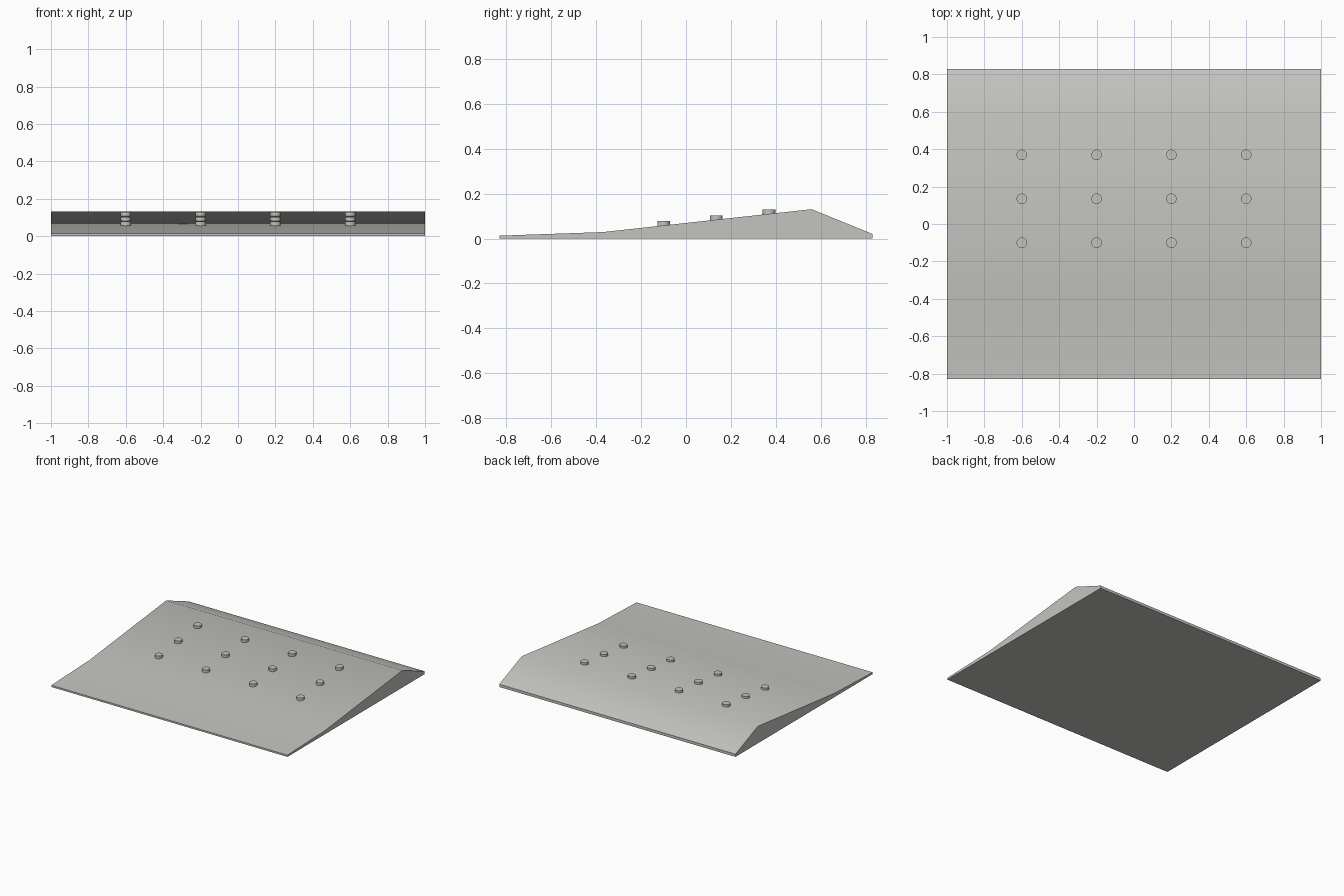
import bpy, bmesh, math
from mathutils import Matrix

cube = bpy.data.objects.get("Cube")
if cube:
    bpy.data.objects.remove(cube)

# Material
grey = bpy.data.materials.new("warm_grey")
grey.use_nodes = True
colour = (0.55, 0.55, 0.52, 1)
grey.diffuse_color = colour
grey.node_tree.nodes["Principled BSDF"].inputs["Base Color"].default_value = colour


def add_object(name, bm):
    bmesh.ops.recalc_face_normals(bm, faces=bm.faces[:])
    mesh = bpy.data.meshes.new(name)
    bm.to_mesh(mesh)
    bm.free()
    mesh.materials.append(grey)
    obj = bpy.data.objects.new(name, mesh)
    bpy.context.collection.objects.link(obj)
    bpy.ops.object.select_all(action="DESELECT")
    obj.select_set(True)
    bpy.context.view_layer.objects.active = obj
    bpy.ops.object.shade_smooth_by_angle(angle=math.radians(35))
    return obj


# Ramp: side profile (y, z) swept across the width
front_knee, ridge = (-0.37, 0.029), (0.56, 0.131)
profile = [(-0.83, 0), (-0.83, 0.013), front_knee, ridge, (0.83, 0.021), (0.83, 0)]
bm = bmesh.new()
side = bm.faces.new([bm.verts.new((-1, y, z)) for y, z in profile])
swept = bmesh.ops.extrude_face_region(bm, geom=[side], use_keep_orig=True)
moved = [v for v in swept["geom"] if isinstance(v, bmesh.types.BMVert)]
bmesh.ops.translate(bm, verts=moved, vec=(2, 0, 0))
add_object("ramp", bm)

# Pegs: upright round studs in a grid on the main slope
slope = (ridge[1] - front_knee[1]) / (ridge[0] - front_knee[0])
for row, y in enumerate((-0.1, 0.135, 0.37)):
    surface = front_knee[1] + slope * (y - front_knee[0])
    for column, x in enumerate((-0.6, -0.2, 0.2, 0.6)):
        bm = bmesh.new()
        bmesh.ops.create_cone(bm, cap_ends=True, segments=32, radius1=0.028,
                              radius2=0.028, depth=0.03,
                              matrix=Matrix.Translation((x, y, surface + 0.004)))
        add_object(f"peg_{row + 1}_{column + 1}", bm)
